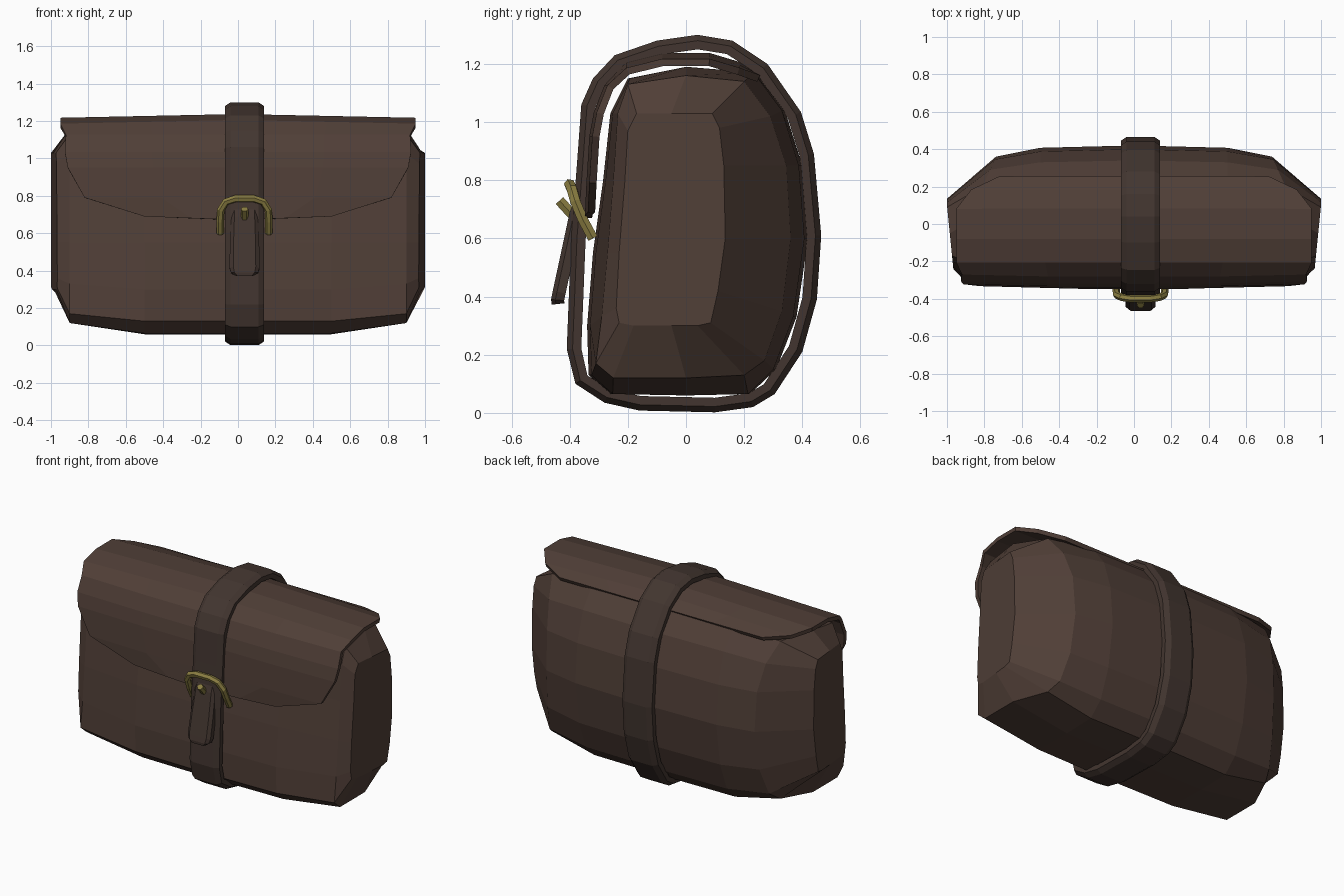
import bpy, bmesh
from mathutils import Vector

if "Cube" in bpy.data.objects:
    bpy.data.objects.remove(bpy.data.objects["Cube"])


def material(name, rgb):
    m = bpy.data.materials.new(name)
    m.diffuse_color = (*rgb, 1)
    m.use_nodes = True
    m.node_tree.nodes["Principled BSDF"].inputs["Base Color"].default_value = m.diffuse_color
    return m


LEATHER = material("leather", (0.080, 0.049, 0.038))
STRAP = material("strap_leather", (0.055, 0.036, 0.029))
BRASS = material("brass", (0.26, 0.21, 0.055))
CX = 0.035  # strap sits slightly off centre


def loft(name, rings, mat, close_ring=True, close_path=False, caps=True):
    """Skin a list of point rings with quads."""
    bm = bmesh.new()
    vs = [[bm.verts.new(p) for p in r] for r in rings]
    n, k = len(vs), len(vs[0])
    for i in range(n if close_path else n - 1):
        a, b = vs[i], vs[(i + 1) % n]
        for j in range(k if close_ring else k - 1):
            bm.faces.new((a[j], a[(j + 1) % k], b[(j + 1) % k], b[j]))
    if caps and close_ring and not close_path:
        bm.faces.new(vs[0])
        bm.faces.new(vs[-1])
    bmesh.ops.recalc_face_normals(bm, faces=bm.faces)
    me = bpy.data.meshes.new(name)
    bm.to_mesh(me)
    bm.free()
    me.materials.append(mat)
    ob = bpy.data.objects.new(name, me)
    bpy.context.collection.objects.link(ob)
    return ob


def band(name, path, section, mat, closed, widths=None):
    """Sweep a strap section (x, depth) along a (y, z) path of its outer face."""
    rings, n = [], len(path)
    for i, (y, z) in enumerate(path):
        a = path[(i - 1) % n] if closed else path[max(i - 1, 0)]
        b = path[(i + 1) % n] if closed else path[min(i + 1, n - 1)]
        t = Vector((b[0] - a[0], b[1] - a[1])).normalized()
        inward = Vector((-t.y, t.x))  # path runs down the front
        w = widths[i] if widths else 1
        rings.append([(CX + x * w, y + inward.x * d, z + inward.y * d) for x, d in section])
    return loft(name, rings, mat, True, closed)


# Bag body: matching profiles (y, z) at the middle, shoulder and end
middle = [(-.20, 1.15), (-.26, 1.03), (-.285, .8), (-.32, .55), (-.34, .3), (-.335, .13),
          (-.26, .065), (0, .06), (.22, .065), (.31, .15), (.38, .33), (.42, .6),
          (.40, .85), (.34, 1.04), (.24, 1.17), (0, 1.19)]
shoulder = [(-.20, 1.13), (-.235, 1.03), (-.25, .8), (-.27, .55), (-.29, .33), (-.31, .17),
            (-.25, .12), (0, .12), (.2, .13), (.27, .18), (.33, .35), (.36, .6),
            (.345, .85), (.29, 1.02), (.2, 1.14), (0, 1.16)]
end = [(-.17, 1.03), (-.2, .97), (-.21, .8), (-.23, .55), (-.24, .36), (-.23, .31),
       (-.18, .3), (-.05, .3), (.04, .3), (.085, .31), (.11, .42), (.135, .6),
       (.13, .85), (.115, .98), (.09, 1.03), (-.05, 1.03)]
half = [
    [(0, y, z) for y, z in middle],
    [(.5, y * .97, z) for y, z in middle],
    [(.9 - .45 * max(0, y), y, z) for y, z in shoulder],
    [(min(1, .99 + .1 * y), y, z) for y, z in end],
]
mirrored = [[(-x, y, z) for x, y, z in r] for r in half[:0:-1]]
loft("bag_body", mirrored + half, LEATHER)

# Flap: rows (y, z, half width) from the back seam to the front lip
rows = [(.25, 1.15, .72), (.18, 1.195, .87), (.08, 1.225, .95), (-.08, 1.225, .95),
        (-.20, 1.195, .95), (-.27, 1.12, .92), (-.305, 1.03, .925), (-.32, .95, .91),
        (-.33, .79, .82), (-.335, .69, .5)]
flap_rows = []
for i, (y, z, w) in enumerate(rows):
    row = []
    for f in (-1, -.5, 0, .5, 1):
        droop = .02 * (1 - abs(f)) if i == len(rows) - 1 else 0
        sag = .02 * abs(f) if z > 1.19 else 0
        row.append((f * w, y + .02 * max(0, abs(f) - .5) * (y < -.25), z - droop - sag))
    flap_rows.append(row)
flap = loft("flap", flap_rows, LEATHER, close_ring=False)
mod = flap.modifiers.new("thickness", 'SOLIDIFY')
mod.thickness = .025
mod.offset = 0

# Strap wrapped around the whole bag
strap_path = [(.04, 1.30), (-.10, 1.28), (-.245, 1.23), (-.32, 1.15), (-.36, 1.06),
              (-.375, .855), (-.395, .6), (-.41, .22), (-.38, .10), (-.28, .035),
              (-.16, .008), (.10, .002), (.23, .02), (.305, .065), (.40, .21),
              (.45, .39), (.465, .61), (.44, .89), (.395, 1.035), (.28, 1.20), (.16, 1.28)]
strap_section = [(-.105, .05), (-.105, .02), (-.075, 0), (.075, 0), (.105, .02), (.105, .05)]
band("strap", strap_path, strap_section, STRAP, True)

# Loose strap end hanging from the buckle
tongue_path = [(-.36, .79), (-.40, .69), (-.43, .55), (-.458, .42), (-.464, .39), (-.462, .372)]
tongue_section = [(-.08, .045), (-.08, .015), (-.06, 0), (.06, 0), (.08, .015), (.08, .045)]
band("strap_end", tongue_path, tongue_section, STRAP, False, [.85, .9, .98, 1, .9, .65])


def rod(name, points, radius):
    cu = bpy.data.curves.new(name, 'CURVE')
    cu.dimensions = '3D'
    cu.bevel_depth = radius
    cu.bevel_resolution = 1
    cu.use_fill_caps = True
    sp = cu.splines.new('POLY')
    sp.points.add(len(points) - 1)
    for p, co in zip(sp.points, points):
        p.co = (*co, 1)
    sp.use_smooth = False
    cu.materials.append(BRASS)
    ob = bpy.data.objects.new(name, cu)
    bpy.context.collection.objects.link(ob)


# Buckle arch and its pin
side = [(.13, -.32, .60), (.13, -.355, .665), (.127, -.38, .725), (.10, -.392, .768), (.05, -.40, .785)]
arch = [(CX - x, y, z) for x, y, z in side] + [(CX + x, y, z) for x, y, z in side[::-1]]
rod("buckle", arch, .02)
rod("buckle_pin", [(CX, -.385, .675), (CX, -.435, .73)], .02)
